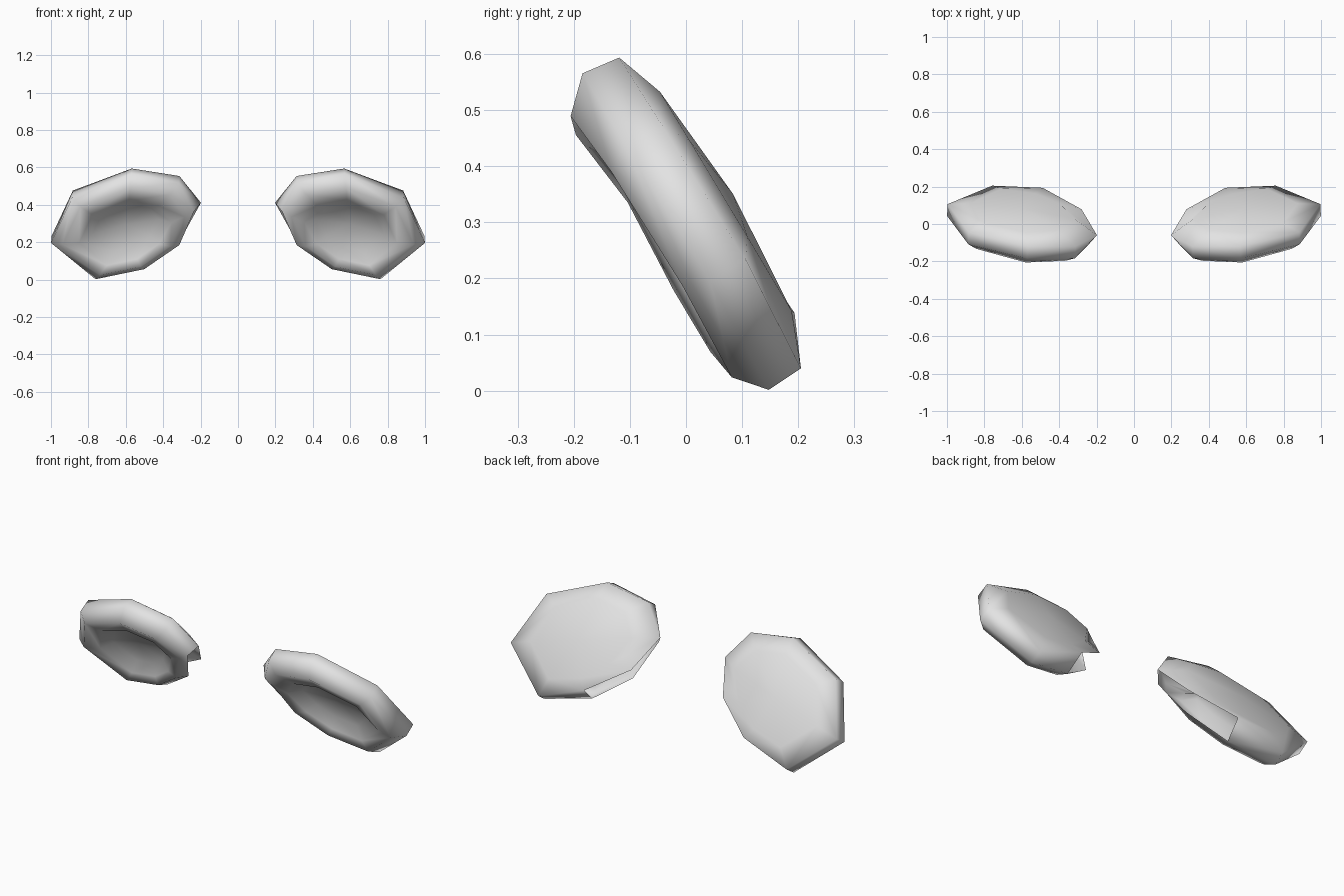
import bpy, bmesh
from mathutils import Vector

if "Cube" in bpy.data.objects:
    bpy.data.objects.remove(bpy.data.objects["Cube"])

grey = bpy.data.materials.new("light_grey")
grey.diffuse_color = (0.77, 0.77, 0.77, 1)
grey.use_nodes = True
grey.node_tree.nodes["Principled BSDF"].inputs["Base Color"].default_value = grey.diffuse_color

CX, CZ = 0.6, 0.3
LEAN, SWEEP = -0.6, 0.05                            # y slope along z and x
NORMAL = Vector((-SWEEP, 1, -LEAN)).normalized()    # points out of the back
# Octagon seen from the front (x, z)
OUTLINE = [(0.20, 0.39), (0.315, 0.533), (0.57, 0.573), (0.885, 0.455),
           (0.998, 0.213), (0.76, 0.019), (0.50, 0.073), (0.312, 0.202)]
# Cross-section from back dome to dish floor:
# (scale, offset along normal, extra offset towards the inner end, shift in z)
SECTION = [(0.70, 0.080, 0.04, 0), (1.0, 0.04, 0, 0), (1.0, -0.034, 0, 0),
           (0.84, -0.078, 0, 0), (0.62, -0.054, 0, -0.022), (0.45, -0.012, 0, -0.015)]
BACK_CENTRE, DISH_CENTRE = 0.098, -0.008
WALL = 1               # section step forming the outer wall
OPEN_SIDES = (6, 7)    # wall sides left open at the lower inner edge
# Corners pulled off the regular section: (ring, corner) -> move
NUDGE = {
    (1, 0): (0.0, -0.02, 0.0), (1, 2): (0, 0.012, 0), (1, 5): (0, -0.006, 0),
    (1, 6): (-0.01, 0.028, 0.045), (1, 7): (-0.03, 0.0, 0.04),
    (2, 0): (0.035, 0, -0.01), (2, 2): (0, 0.01, 0.01),
    (3, 0): (0.02, 0.025, 0), (3, 7): (0, 0.008, 0),
}


def pad(name, side):
    bm = bmesh.new()

    def vert(x, z, t, move=(0, 0, 0)):
        y = SWEEP * (x - CX) + LEAN * (z - CZ)
        p = Vector((x, y, z)) + NORMAL * t + Vector(move)
        return bm.verts.new((p.x * side, p.y, p.z))

    rings = []
    for k, (s, t, skew, dz) in enumerate(SECTION):
        rings.append([vert(CX + (x - CX) * s, CZ + (z - CZ) * s + dz,
                           t - skew * (x - CX) * s, NUDGE.get((k, i), (0, 0, 0)))
                      for i, (x, z) in enumerate(OUTLINE)])
    n = len(OUTLINE)
    # Dome, wall, rolled lip and dish
    for k in range(len(rings) - 1):
        for i in range(n):
            if k == WALL and i in OPEN_SIDES:
                continue
            j = (i + 1) % n
            bm.faces.new((rings[k][i], rings[k][j], rings[k + 1][j], rings[k + 1][i]))
    # Centre fans of the back and the dish
    for ring, t in ((rings[0], BACK_CENTRE), (rings[-1], DISH_CENTRE)):
        c = vert(CX, CZ, t)
        for i in range(n):
            bm.faces.new((c, ring[i], ring[(i + 1) % n]))
    bmesh.ops.recalc_face_normals(bm, faces=bm.faces[:])
    for f in bm.faces:
        f.smooth = True
    me = bpy.data.meshes.new(name)
    bm.to_mesh(me)
    bm.free()
    me.materials.append(grey)
    ob = bpy.data.objects.new(name, me)
    bpy.context.collection.objects.link(ob)


pad("right_pad", 1)
pad("left_pad", -1)
